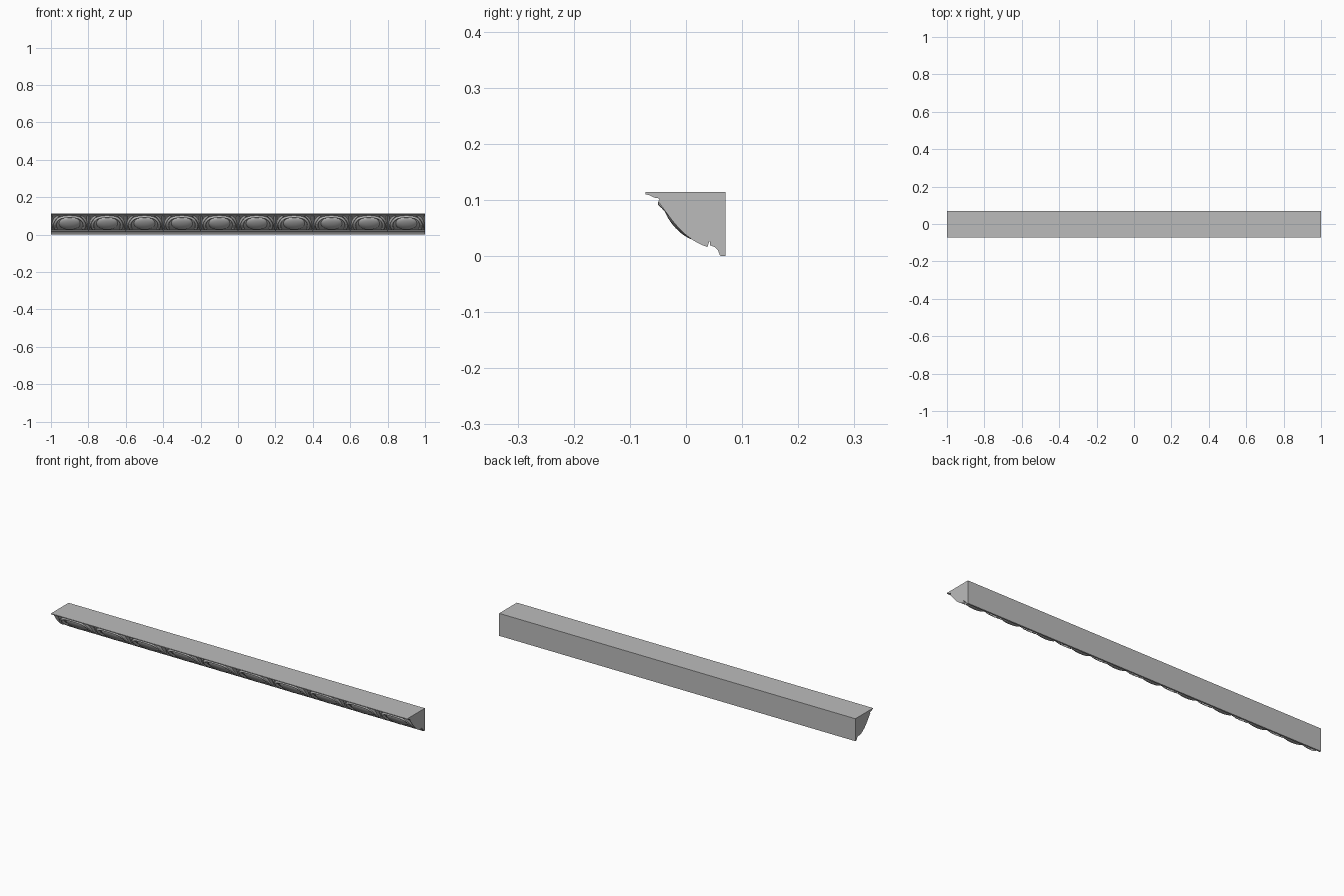
import bpy, bmesh, math
from mathutils import Vector

cube = bpy.data.objects.get("Cube")
if cube:
    bpy.data.objects.remove(cube, do_unlink=True)

stone = bpy.data.materials.new("grey_plaster")
stone.use_nodes = True
GREY = (0.5, 0.5, 0.5, 1)
stone.diffuse_color = GREY
stone.node_tree.nodes["Principled BSDF"].inputs["Base Color"].default_value = GREY

# Hollow curve of the moulding in (y, z), from the lip down to the foot
CURVE = [Vector(p) for p in ((-0.05, 0.103), (-0.025, 0.09), (-0.005, 0.04), (0.043, 0.026))]


def cove(t, h=0.0):
    """Point on the hollow at t, raised outward by h."""
    a, b, c, d = CURVE
    s = 1 - t
    p = a * s**3 + b * (3 * s * s * t) + c * (3 * s * t * t) + d * t**3
    k = ((b - a) * s * s + (c - b) * (2 * s * t) + (d - c) * t * t).normalized()
    return p + Vector((k.y, -k.x)) * h


def finish(name, bm, angle=35):
    me = bpy.data.meshes.new(name)
    bm.to_mesh(me)
    bm.free()
    me.materials.append(stone)
    me.shade_smooth()
    me.set_sharp_from_angle(angle=math.radians(angle))
    ob = bpy.data.objects.new(name, me)
    bpy.context.collection.objects.link(ob)


def relief(name, shapes, nu, nv):
    """Carved sheets; each shape maps u, v to x, t, height on the hollow."""
    bm = bmesh.new()
    for shape in shapes:
        rows = []
        for i in range(nu + 1):
            row = []
            for j in range(nv + 1):
                x, t, h = shape(i / nu, j / nv)
                p = cove(t, h)
                row.append(bm.verts.new((max(-1, min(1, x)), p.x, p.y)))
            rows.append(row)
        for i in range(nu):
            for j in range(nv):
                bm.faces.new((rows[i][j], rows[i + 1][j], rows[i + 1][j + 1], rows[i][j + 1]))
    bmesh.ops.remove_doubles(bm, verts=bm.verts, dist=1e-5)
    bmesh.ops.dissolve_degenerate(bm, edges=bm.edges, dist=1e-6)
    bm.normal_update()
    for f in bm.faces:
        if f.normal.dot((0, -1, -1)) < 0 and abs(f.normal.x) < 0.9:
            f.normal_flip()
    finish(name, bm)


# Plain run: lip, hollow, foot and flat back
outline = [(0.07, 0.114), (-0.072, 0.114), (-0.072, 0.11), (-0.064, 0.108), (-0.057, 0.104)]
outline += [tuple(cove(i / 16)) for i in range(17)]
outline += [(0.043, 0.019), (0.051, 0.016), (0.057, 0.01), (0.06, 0.002), (0.062, 0), (0.07, 0)]
bm = bmesh.new()
face = bm.faces.new([bm.verts.new((-1, y, z)) for y, z in outline])
run = bmesh.ops.extrude_face_region(bm, geom=[face], use_keep_orig=True)
bmesh.ops.translate(bm, verts=[v for v in run["geom"] if isinstance(v, bmesh.types.BMVert)], vec=(2, 0, 0))
bmesh.ops.recalc_face_normals(bm, faces=bm.faces)
finish("moulding_run", bm)


# Egg: rounded dome
def egg(cx):
    def shape(u, v):
        a, r = u * math.tau, math.sin(v * math.pi / 2)
        return cx + 0.057 * r * math.cos(a), 0.55 + 0.38 * r * math.sin(a), 0.016 * math.cos(v * math.pi / 2) - 0.001
    return shape


# Frame: raised arch round each egg, open at the foot
def frame(cx):
    def shape(u, v):
        a = -0.12 * math.pi + u * 1.24 * math.pi
        w = (v - 0.5) * 2
        return (cx + (0.079 + 0.009 * w) * math.cos(a),
                0.66 - (0.57 + 0.055 * w) * math.sin(a),
                0.011 * math.sqrt(max(0, 1 - w * w)) - 0.001)
    return shape


# Leaf: ridged blade, wider toward the top, fanning from the foot
def leaf(cx, lean):
    def shape(u, v):
        w = (v - 0.5) * 2
        width = 0.004 + 0.010 * u * math.sqrt(max(0, 1 - u**6))
        return (cx + lean * (0.1 * u + 0.9 * u * u) + w * width,
                0.99 - 0.95 * u,
                0.012 * (1 - abs(w)) * (1 - 0.5 * u**4) - 0.001)
    return shape


centres = [-0.9 + 0.2 * i for i in range(10)]
joints = [-1 + 0.2 * i for i in range(11)]
relief("eggs", [egg(c) for c in centres], 32, 8)
relief("egg_frames", [frame(c) for c in centres], 32, 6)
relief("dart_leaves", [leaf(c, k) for c in joints for k in (-0.042, 0, 0.042)
                       if abs(c + k) <= 1.001], 14, 4)
